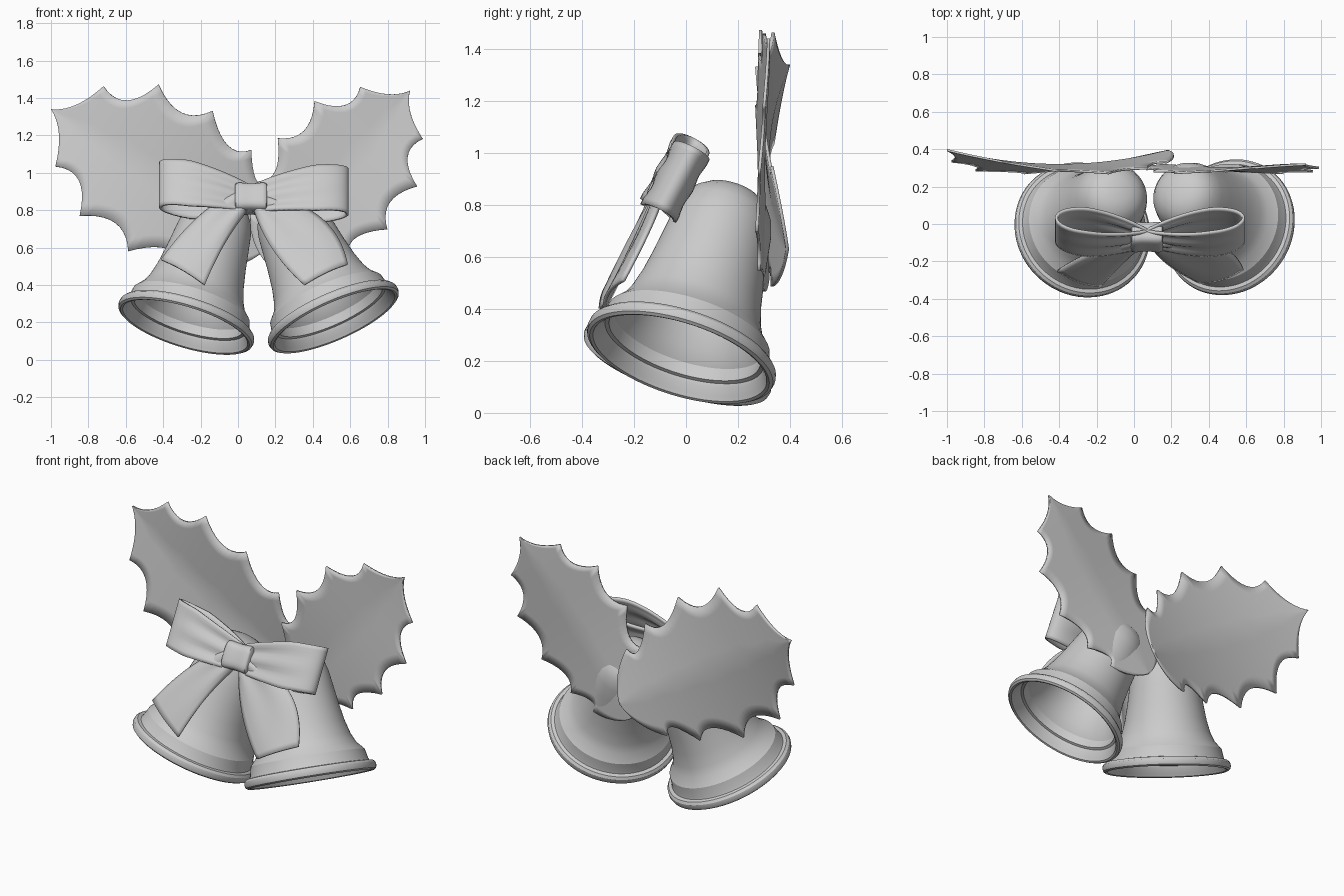
import bpy, bmesh, math
from mathutils import Vector

if "Cube" in bpy.data.objects:
    bpy.data.objects.remove(bpy.data.objects["Cube"])


def finish(name, verts, faces, thick=0, angle=35, subsurf=0):
    me = bpy.data.meshes.new(name)
    me.from_pydata([tuple(v) for v in verts], [], faces)
    bm = bmesh.new()
    bm.from_mesh(me)
    bmesh.ops.remove_doubles(bm, verts=bm.verts, dist=0.0002)
    bmesh.ops.recalc_face_normals(bm, faces=bm.faces)
    bm.to_mesh(me)
    bm.free()
    ob = bpy.data.objects.new(name, me)
    bpy.context.collection.objects.link(ob)
    bpy.ops.object.select_all(action='DESELECT')
    ob.select_set(True)
    bpy.context.view_layer.objects.active = ob
    bpy.ops.object.shade_smooth_by_angle(angle=math.radians(angle))
    if subsurf:
        m = ob.modifiers.new("smooth", 'SUBSURF')
        m.levels = m.render_levels = subsurf
    if thick:
        m = ob.modifiers.new("thickness", 'SOLIDIFY')
        m.thickness, m.offset = thick, 0
    return ob


def grid(name, rows, wrap=False, **kw):
    n = len(rows[0])
    verts = [v for r in rows for v in r]
    faces = []
    for i in range(len(rows) - 1):
        for j in range(n if wrap else n - 1):
            k = (j + 1) % n
            faces.append((i * n + j, i * n + k, (i + 1) * n + k, (i + 1) * n + j))
    return finish(name, verts, faces, **kw)


def bezier(a, b, c, t):
    return a * (1 - t) ** 2 + b * (2 * t * (1 - t)) + c * t * t


# Bells: closed profile (radius, height above mouth), outside then inside
PROFILE = [(0.0, 0.745), (0.06, 0.742), (0.11, 0.725), (0.15, 0.695), (0.178, 0.65),
           (0.195, 0.59), (0.208, 0.5), (0.222, 0.4), (0.24, 0.3), (0.262, 0.22),
           (0.285, 0.17), (0.325, 0.125), (0.337, 0.07), (0.342, 0.058),
           (0.362, 0.055), (0.374, 0.042), (0.377, 0.025), (0.372, 0.008), (0.36, 0.0),
           (0.348, 0.004), (0.34, 0.02), (0.322, 0.05), (0.318, 0.065), (0.303, 0.07),
           (0.3, 0.12), (0.262, 0.17), (0.222, 0.3), (0.2, 0.42), (0.18, 0.58),
           (0.15, 0.66), (0.09, 0.71), (0.0, 0.72)]


def bell(name, mouth, down):
    q = Vector((0, 0, 1)).rotation_difference(-Vector(down).normalized())
    rows = [[Vector(mouth) + q @ Vector((r * math.cos(a), r * math.sin(a), h))
             for a in (2 * math.pi * k / 72 for k in range(72))] for r, h in PROFILE]
    grid(name, rows, wrap=True, angle=28)


bell("left_bell", (-0.284, -0.04, 0.175), (-0.28, -0.30, -0.91))
bell("right_bell", (0.52, -0.025, 0.207), (0.39, -0.28, -0.88))

# Holly leaves: spikes as (distance from tip, half width), scalloped in between
SPIKES = [(0, 0), (0.178, 0.25), (0.425, 0.41), (0.745, 0.438),
          (1.03, 0.365), (1.21, 0.27), (1.38, 0)]


def leaf(name, tip, direction, scale, depth):
    u = Vector(direction).normalized()
    n = Vector((-u.y, u.x))
    edge = []
    for i in range(len(SPIKES) - 1):
        a, b = Vector(SPIKES[i]), Vector(SPIKES[i + 1])
        c = (a + b) / 2
        if i == len(SPIKES) - 2:
            c += Vector((0.06, 0.03))
        else:
            c += Vector((0.045, -0.16)) if i else Vector((0.03, -0.07))
        edge += [bezier(a, c, b, k / 10) for k in range(10)]
    edge.append(Vector(SPIKES[-1]))
    rows = []
    for i, e in enumerate(edge):
        root = 0.5 * e.x + 0.5 * 1.38 * i / (len(edge) - 1)
        row = []
        for j in range(-5, 6):
            f = abs(j) / 5
            s, t = root + (e.x - root) * f, e.y * j / 5
            p = Vector(tip) + (u * s + n * t) * scale
            row.append((p.x, depth(s, abs(t)), p.y))
        rows.append(row)
    grid(name, rows, thick=0.012, angle=30)


leaf("left_leaf", (-1.0, 1.34), (0.857, -0.515), 1.0,
     lambda s, t: 0.315 + 0.08 * ((s - 0.7) / 0.7) ** 2 - 0.10 * t)
leaf("right_leaf", (0.92, 1.44), (-0.64, -0.77), 0.87,
     lambda s, t: 0.308 + 0.01 * math.cos(4 * s) - 0.06 * t)

# Bow: tilted back, W runs across the ribbon, D points forward
W, D = Vector((0, 0.47, 0.88)), Vector((0, -0.88, 0.47))
KNOT = Vector((0.07, -0.07, 0.86))


def loop(name, end):
    rows = []
    for i in range(49):
        a = 2 * math.pi * i / 48
        f = 0.5 * (1 - math.cos(a))
        out = 0.088 * math.sin(a) * math.sin(a / 2)
        half = 0.075 + 0.062 * min(1, f * 1.5) ** 0.8
        centre = KNOT.lerp(Vector(end), f)
        rows.append([centre + W * (half * v) + D * (out + 0.012 * math.cos(7 * v) * (1 - f) * math.sin(a))
                     for v in (k / 6 - 1 for k in range(13))])
    grid(name, rows, thick=0.014, angle=50)


loop("left_bow_loop", (-0.415, -0.03, 0.935))
loop("right_bow_loop", (0.585, -0.03, 0.90))


# Ribbon tails: surface between two curved edges, with soft pleats
def tail(name, edge_a, edge_b):
    a, b = [[Vector(p) for p in e] for e in (edge_a, edge_b)]
    rows = []
    for i in range(21):
        t = i / 20
        p, q = bezier(*a, t), bezier(*b, t)
        rows.append([p.lerp(q, k / 12) + D * (0.022 * math.sin(math.pi * k / 12)
                     + 0.01 * math.sin(k / 12 * 3 * math.pi) * (1 - t)) for k in range(13)])
    grid(name, rows, thick=0.014, angle=50)


tail("left_tail", [(0.03, -0.08, 0.91), (-0.2, -0.11, 0.83), (-0.41, -0.25, 0.535)],
     [(0.04, -0.11, 0.79), (-0.08, -0.22, 0.64), (-0.178, -0.33, 0.40)])
tail("right_tail", [(0.09, -0.11, 0.80), (0.15, -0.22, 0.58), (0.355, -0.315, 0.40)],
     [(0.13, -0.09, 0.87), (0.52, -0.07, 0.83), (0.585, -0.24, 0.51)])

# Knot: rounded band wrapped round the middle, slightly waisted
rows = []
for x, s in [(-0.086, 0.0), (-0.086, 0.85), (-0.08, 0.97), (-0.06, 1.0), (-0.03, 0.96),
             (0, 0.94), (0.03, 0.96), (0.06, 1.0), (0.08, 0.97), (0.086, 0.85), (0.086, 0.0)]:
    row = []
    for k in range(40):
        a = 2 * math.pi * k / 40
        c, d = math.cos(a), math.sin(a)
        w = 0.082 * s * math.copysign(abs(c) ** 0.55, c)
        o = 0.068 * s * math.copysign(abs(d) ** 0.55, d)
        row.append(KNOT + Vector((x, 0, 0)) + W * w + D * o)
    rows.append(row)
grid("bow_knot", rows, wrap=True, angle=50)
